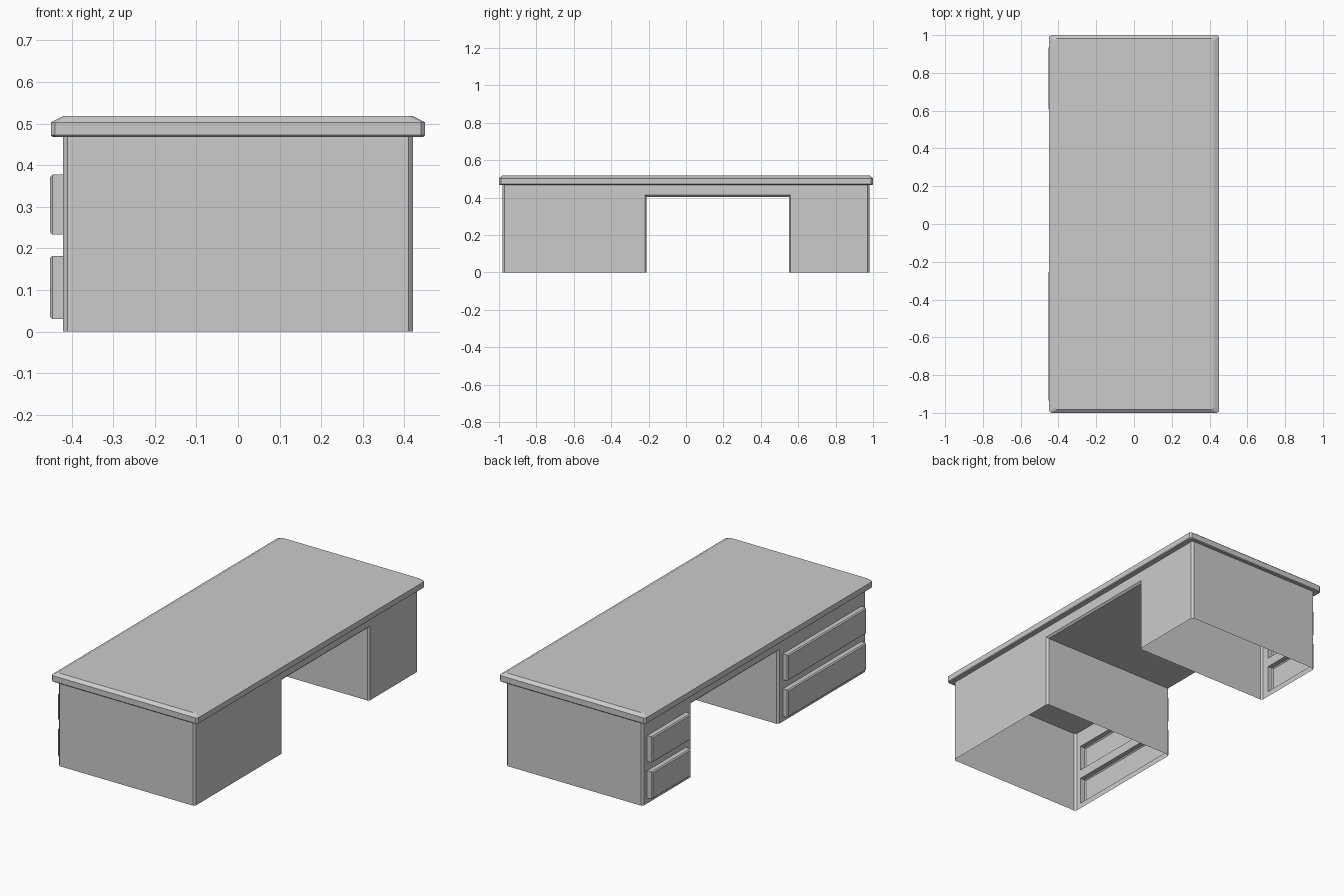
import bpy
import bmesh

if "Cube" in bpy.data.objects:
    bpy.data.objects.remove(bpy.data.objects["Cube"])


def make_object(name, bm):
    bmesh.ops.recalc_face_normals(bm, faces=bm.faces)
    mesh = bpy.data.meshes.new(name)
    bm.to_mesh(mesh)
    bm.free()
    obj = bpy.data.objects.new(name, mesh)
    bpy.context.collection.objects.link(obj)
    return obj


HX, HY, H = 0.42, 0.98, 0.469
KNEE_Y0, KNEE_Y1, KNEE_Z = -0.21, 0.55, 0.403

# Desk top: chamfered outline lofted through a few levels
bm = bmesh.new()
rings = []
for z, ix, iy in ((0.468, 0.004, 0.004), (0.472, 0, 0), (0.503, 0, 0), (0.518, 0.03, 0.018)):
    x, y, c = 0.45 - ix, 1.0 - iy, 0.01
    outline = [(x, y - c), (x - c, y), (c - x, y), (-x, y - c),
               (-x, c - y), (c - x, -y), (x - c, -y), (x, c - y)]
    rings.append([bm.verts.new((px, py, z)) for px, py in outline])
for low, high in zip(rings, rings[1:]):
    for i in range(8):
        j = (i + 1) % 8
        bm.faces.new((low[i], low[j], high[j], high[i]))
bm.faces.new(rings[0])
bm.faces.new(rings[-1])
make_object("desk_top", bm)

# Two pedestals and bridge: one side profile extruded across x
bm = bmesh.new()
profile = [(-HY, 0), (KNEE_Y0, 0), (KNEE_Y0, KNEE_Z), (KNEE_Y1, KNEE_Z),
           (KNEE_Y1, 0), (HY, 0), (HY, H), (-HY, H)]
side = bm.faces.new([bm.verts.new((-HX, y, z)) for y, z in profile])
ext = bmesh.ops.extrude_face_region(bm, geom=[side], use_keep_orig=True)
bmesh.ops.translate(bm, vec=(2 * HX, 0, 0),
                    verts=[v for v in ext["geom"] if isinstance(v, bmesh.types.BMVert)])
bmesh.ops.recalc_face_normals(bm, faces=bm.faces)


def is_trim_edge(e):
    a, b = e.verts[0].co, e.verts[1].co
    across = abs(a.x - b.x) > 0.1
    on_floor = a.z < 0.001 and b.z < 0.001
    on_top = a.z > H - 0.001 and b.z > H - 0.001
    return not (across or on_floor or on_top)


# Narrow chamfers on the outer corners and around the knee opening
bmesh.ops.bevel(bm, geom=[e for e in bm.edges if is_trim_edge(e)],
                offset=0.01, segments=1, affect='EDGES')
body = make_object("pedestals", bm)

# Raised drawer fronts with chamfered front edges
bm = bmesh.new()
for y0, y1 in ((0.60, 0.94), (-0.94, -0.25)):
    for z0, z1 in ((0.03, 0.182), (0.233, 0.377)):
        box = bmesh.ops.create_cube(bm, size=1)["verts"]
        x0, x1 = -0.452, -0.38
        bmesh.ops.scale(bm, vec=(x1 - x0, y1 - y0, z1 - z0), verts=box)
        bmesh.ops.translate(bm, vec=((x0 + x1) / 2, (y0 + y1) / 2, (z0 + z1) / 2), verts=box)
front = [e for e in bm.edges if all(v.co.x < -0.45 for v in e.verts)]
bmesh.ops.bevel(bm, geom=front, offset=0.006, segments=1, affect='EDGES')
drawers = make_object("drawer_fronts", bm)

# Merge the drawers into the body so they become hollow pockets inside
mod = body.modifiers.new("drawers", 'BOOLEAN')
mod.operation = 'UNION'
mod.solver = 'EXACT'
mod.object = drawers
bpy.context.view_layer.objects.active = body
bpy.ops.object.modifier_apply(modifier=mod.name)
bpy.data.objects.remove(drawers)

# Open the pedestals at the floor and under the desk top
bm = bmesh.new()
bm.from_mesh(body.data)
caps = [f for f in bm.faces
        if all(v.co.z < 0.001 for v in f.verts) or all(v.co.z > H - 0.001 for v in f.verts)]
bmesh.ops.delete(bm, geom=caps, context='FACES')
bm.to_mesh(body.data)
bm.free()
